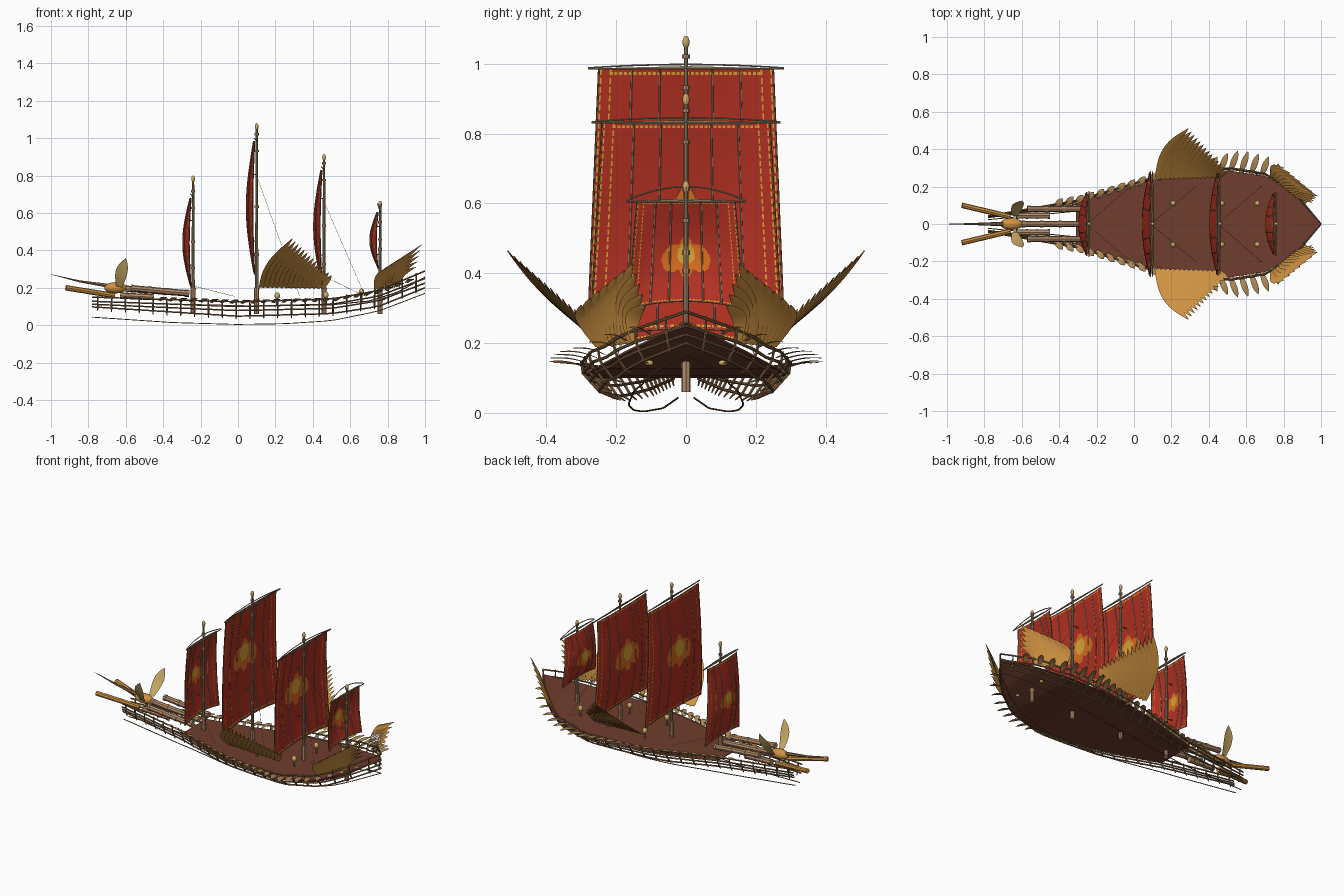
import bpy, bmesh, math
from mathutils import Vector as V

if "Cube" in bpy.data.objects:
    bpy.data.objects.remove(bpy.data.objects["Cube"])
made = []


def material(name, r, g, b):
    lin = [((c / 255 + 0.055) / 1.055) ** 2.4 for c in (r, g, b)] + [1]
    m = bpy.data.materials.new(name)
    m.use_nodes = True
    m.diffuse_color = lin
    m.node_tree.nodes["Principled BSDF"].inputs["Base Color"].default_value = lin
    return m


RED = material("sail red", 178, 48, 34)
PALE = material("pale gold", 205, 173, 104)
GOLD = material("emblem gold", 216, 162, 52)
ORANGE = material("emblem orange", 215, 108, 30)
MAST = material("mast tan", 182, 141, 106)
GREY = material("weathered grey", 150, 136, 108)
RAIL = material("rail brown", 136, 102, 68)
DECK = material("deck brown", 112, 61, 46)
FEATHER = material("feather gold", 208, 147, 66)
LEAF = material("leaf tan", 172, 135, 84)


def add(name, mesh, *mats):
    for m in mats:
        mesh.materials.append(m)
    ob = bpy.data.objects.new(name, mesh)
    bpy.context.collection.objects.link(ob)
    made.append(ob)
    return ob


def from_bmesh(name, bm, *mats):
    me = bpy.data.meshes.new(name)
    bm.to_mesh(me)
    bm.free()
    return add(name, me, *mats)


def tubes(name, mat, paths, res=1):
    """Each path is (points, radius) or (points, list of radii)."""
    cu = bpy.data.curves.new(name, "CURVE")
    cu.dimensions = "3D"
    cu.bevel_depth, cu.bevel_resolution, cu.use_fill_caps = 1, res, True
    for pts, rad in paths:
        sp = cu.splines.new("POLY")
        sp.points.add(len(pts) - 1)
        for i, (p, q) in enumerate(zip(sp.points, pts)):
            p.co = (*q, 1)
            p.radius = rad[i] if isinstance(rad, (list, tuple)) else rad
    tmp = bpy.data.objects.new(name + "_path", cu)
    bpy.context.collection.objects.link(tmp)
    dg = bpy.context.evaluated_depsgraph_get()
    mesh = bpy.data.meshes.new_from_object(tmp.evaluated_get(dg))
    bpy.data.objects.remove(tmp)
    mesh.materials.clear()
    return add(name, mesh, mat)


def balls(name, mat, items):
    bm = bmesh.new()
    for loc, scale in items:
        vs = bmesh.ops.create_uvsphere(bm, u_segments=14, v_segments=10, radius=1)["verts"]
        for v in vs:
            v.co = V(loc) + V([a * b for a, b in zip(v.co, scale)])
    return from_bmesh(name, bm, mat)


def interp(x, table):
    for (a, p), (b, q) in zip(table, table[1:]):
        if x <= b:
            return p + (q - p) * (x - a) / (b - a)
    return table[-1][1]


def feather(bm, root, tip, width, normal, bow, tilt=0.1):
    """Curved, slightly ridged blade from root to tip, bent along bow."""
    root, tip, normal = V(root), V(tip), V(normal).normalized()
    side = ((tip - root).cross(normal).normalized() + normal * tilt).normalized()
    rows, n = [], 9
    for i in range(n + 1):
        t = i / n
        c = root.lerp(tip, t) + V(bow) * math.sin(math.pi * t)
        w = width * (0.5 + 0.5 * math.sin(math.pi * t * 0.8)) * (1 - t ** 5) + 0.001
        rows.append([bm.verts.new(p) for p in (c - side * w / 2, c + normal * width * 0.06, c + side * w / 2)])
    for a, b in zip(rows, rows[1:]):
        for k in (0, 1):
            bm.faces.new((a[k], a[k + 1], b[k + 1], b[k]))


WIDTH = [(-.78, .04), (-.3, .12), (.1, .235), (.3, .265), (.5, .285), (.7, .255), (.85, .17), (1, 0)]
DECK_Z = [(-.32, .115), (.1, .105), (.5, .112), (.7, .132), (.85, .178), (1, .26)]
RAILS = [(1.06, [(-.78, .15), (0, .125), (.5, .14), (.75, .185), (1, .29)]),
         (1.04, [(-.78, .128), (0, .1), (.5, .112), (.75, .155), (1, .25)]),
         (.97, [(-.78, .112), (0, .078), (.5, .09), (.75, .13), (1, .225)]),
         (.88, [(-.78, .098), (0, .048), (.5, .062), (.75, .1), (1, .2)]),
         (.58, [(-.78, .043), (-.35, .014), (0, .004), (.25, .008), (.5, .024), (.75, .075), (1, .17)])]


def hull(x, level, s):
    k, table = RAILS[level]
    return V((x, s * k * interp(x, WIDTH), interp(x, table)))


# Thin flat-shaded deck
bm = bmesh.new()
xs = [-.31 + 1.3 * i / 40 for i in range(41)] + [.999]
rows = [[bm.verts.new((x, s * (interp(x, WIDTH) + .002), interp(x, DECK_Z))) for s in (-1, 1)] for x in xs]
for a, b in zip(rows, rows[1:]):
    bm.faces.new((a[0], b[0], b[1], a[1]))
deck = from_bmesh("deck", bm, DECK)
deck.modifiers.new("thickness", "SOLIDIFY").thickness = .006

# Hull rails and hanging ribs
paths, ribs = [], []
for s in (1, -1):
    for level in range(5):
        pts = [hull(-.78 + 1.778 * i / 30, level, s) for i in range(31)]
        paths.append((pts, .0045 if level < 4 else .0026))
    for i in range(24):
        x = -.75 + i * .074
        a, b, m, c, k = [hull(x, lv, s) for lv in range(5)]
        ribs.append(([a + V((0, 0, .008)), b, m, c, c.lerp(k, .35)], [.0035, .0045, .0045, .0045, .002]))
tubes("hull_rails", RAIL, paths)
tubes("hull_ribs", RAIL, ribs)

# Masts with collars and finials; each: x, top, sail bottom, sail top, half widths, yard arch, emblem height
MASTS = [(-.24, .8, .2, .68, .145, .17, .02, .52), (.1, 1.08, .27, .985, .25, .28, .01, .55),
         (.46, .915, .22, .83, .24, .275, .013, .53), (.76, .665, .3, .605, .14, .165, .04, .48)]
lower, upper, collars, tops = [], [], [], []
for x, top, zb, zt, ht, hb, rise, eh in MASTS:
    lower.append(([(x, 0, .06), (x, 0, .2)], .0135))
    upper.append(([(x, 0, .2), (x, 0, top - .03)], [.009, .006]))
    for z in (.13, .19, zb + .1, (zb + zt) / 2, zt - .06, zt + .03):
        collars.append(([(x, 0, z), (x, 0, z + .012)], .015 if z < .2 else .011))
    tops.append(((x, 0, top - .018), (.01, .01, .018)))
tubes("lower_masts", MAST, lower, 2)
tubes("upper_masts", GREY, upper, 2)
tubes("mast_collars", MAST, collars, 2)
balls("mast_finials", PALE, tops)


def sail_point(m, s, t):
    x, top, zb, zt, ht, hb = m[:6]
    bulge = .05 * (.2 + .8 * math.sin(math.pi * t)) * (1 - .75 * s * s)
    sag = .02 * (1 - s * s) * (1 - t) ** 3
    return V((x - .008 - bulge, s * (hb + (ht - hb) * t), zb + (zt - zb) * t + sag))


# Sails with fine dashed gold borders and a winged emblem
NX, NZ = 110, 84
for idx, m in enumerate(MASTS):
    bm = bmesh.new()
    g = [[bm.verts.new(sail_point(m, 2 * i / NX - 1, j / NZ)) for i in range(NX + 1)] for j in range(NZ + 1)]
    for j in range(NZ):
        for i in range(NX):
            f = bm.faces.new((g[j][i], g[j][i + 1], g[j + 1][i + 1], g[j + 1][i]))
            c = f.calc_center_median()
            u, w = c.y / (m[5] * .42), (c.z - m[2] - (m[3] - m[2]) * m[7]) / (m[5] * .36)
            edge = min(i, NX - 1 - i)
            if math.hypot(u / .36, (w - .15) / .5) < 1:
                f.material_index = 1
            elif math.hypot((abs(u) - .5) / .5, (w - .1 + abs(u) * .3) / .65) < 1 or math.hypot(u / .35, w) < 1:
                f.material_index = 2
            elif (edge in (1, 7) and j % 3) or (edge > 7 and j in (1, NZ - 2) and i % 3):
                f.material_index = 1
    from_bmesh("sail_%d" % (idx + 1), bm, RED, GOLD, ORANGE)

# Battens, sail edges, yards
battens, edges, yards = [], [], []
for m in MASTS:
    x, top, zb, zt, ht, hb, rise, eh = m
    for s in (-.62, -.3, .3, .62):
        battens.append(([sail_point(m, s, j / 16) for j in range(17)], .0026))
    for s in (-1, 1):
        edges.append(([sail_point(m, s, j / 16) for j in range(17)], .0025))
    edges.append(([sail_point(m, i / 8 - 1, 0) for i in range(17)], .0025))
    end = ht + .03
    yards.append(([(x, -end, zt), (x, 0, zt + .003), (x, end, zt)], [.002, .006, .002]))
    yards.append(([(x - .014 * (1 - u * u), u * end, zt + .003 + rise * (1 - u * u))
                   for u in [i / 6 - 1 for i in range(13)]], .0026))
    for t in (.25, .75):
        yards.append(([(x, 0, zb + (zt - zb) * t), sail_point(m, 0, t)], .003))
tubes("sail_battens", GREY, battens)
tubes("sail_edges", RAIL, edges)
tubes("yards", GREY, yards)

# Side wings, stern wings and hull leaves
wings, sterns, leaves = bmesh.new(), bmesh.new(), bmesh.new()
for s in (1, -1):
    def flip(p):
        return V((p[0], s * p[1], p[2]))
    for i in range(14):
        t = i / 13
        root = V((.125, .24, .2)).lerp(V((.45, .25, .195)), t)
        tip = V((.292, .512, .463)).lerp(V((.5, .285, .265)), t)
        bow = V((-.03, .012, -.008)) * (1 - .7 * t)
        feather(wings, flip(root), flip(tip), .058 - .015 * t, (0, -s, 1), flip(bow), .18 * s)
    a, b, c = V((.80, .30, .31)), V((.98, .15, .43)), V((.95, .115, .31))
    for i in range(11):
        t = i / 10
        root = V((.735, .25, .19)).lerp(V((.86, .15, .205)), t)
        tip = a.lerp(b, t / .6) if t < .6 else b.lerp(c, (t - .6) / .4)
        feather(sterns, flip(root), flip(tip), .046, (.6, s * .55, -.55), flip((-.02, .02, .014)), .16 * s)
    for i in range(25):
        x = -.42 + i * .055
        size = .045 + .07 * math.exp(-((x - .58) / .24) ** 2)
        root = hull(x, 1, s) + V((0, -s * .012, .014))
        tip = root + V((.04, s * size, .018))
        feather(leaves, root, tip, .034, (0, -s * .15, 1), (0, 0, .008), .08)
from_bmesh("side_wings", wings, FEATHER)
from_bmesh("stern_wings", sterns, FEATHER)
from_bmesh("hull_leaves", leaves, LEAF)

# Bow figure: body, spike, poles, paddles, barrels
balls("bow_body", FEATHER, [((-.655, 0, .2), (.062, .032, .03))])
tubes("bow_spike", RAIL, [([(-.7, 0, .212), (-.85, 0, .235), (-1, 0, .272)], [.012, .006, .001])])
bow, barrels, bands = [], [], []
paddles = bmesh.new()
for s in (1, -1):
    bow.append(([(-.92, s * .1, .2), (-.66, s * .038, .158)], .0145))
    feather(paddles, (-.635, s * .045, .205), (-.6, s * .125, .357), .066, (.1, -s * .9, .42), (-.006, s * .01, 0), 0)
    barrels.append([V((-.57, s * .08, .198)), V((-.26, s * .08, .17))])
    barrels.append([V((-.63, s * .045, .158)), V((-.45, s * .045, .15))])
barrels.append([V((-.6, 0, .195)), V((-.27, 0, .17))])
for a, b in barrels:
    for t in (0, .3, .6, .95):
        bands.append(([a.lerp(b, t), a.lerp(b, t + .05)], .019))
tubes("bow_poles", FEATHER, bow, 2)
tubes("bow_barrels", MAST, [(p, .0165) for p in barrels], 2)
tubes("barrel_bands", MAST, bands, 2)
from_bmesh("bow_paddles", paddles, PALE)

# Deck lanterns, under-deck knobs and rigging
lamps, posts, ropes = [], [], []
for s in (1, -1):
    for x in (.21, .47, .66):
        z = interp(x, DECK_Z)
        posts.append(([(x, s * .11, z), (x, s * .11, z + .04)], .006))
        lamps.append(((x, s * .11, z + .05), (.015, .015, .018)))
    lamps.append(((.78, s * .105, .143), (.012, .012, .008)))
    for x, z, dx in ((-.24, .21, .22), (.1, .8, .23), (.46, .66, .22), (.46, .26, .22)):
        ropes.append(([(x, s * .01, z), (x + dx, s * .2, .155)], .001))
tubes("lantern_posts", MAST, posts)
balls("lanterns", PALE, lamps)
tubes("rigging", GREY, ropes, 0)

# Smooth shading with sharp edges kept, flat deck
bpy.ops.object.select_all(action="DESELECT")
for ob in made:
    ob.select_set(ob != deck)
bpy.context.view_layer.objects.active = made[-1]
bpy.ops.object.shade_smooth_by_angle(angle=math.radians(35))
